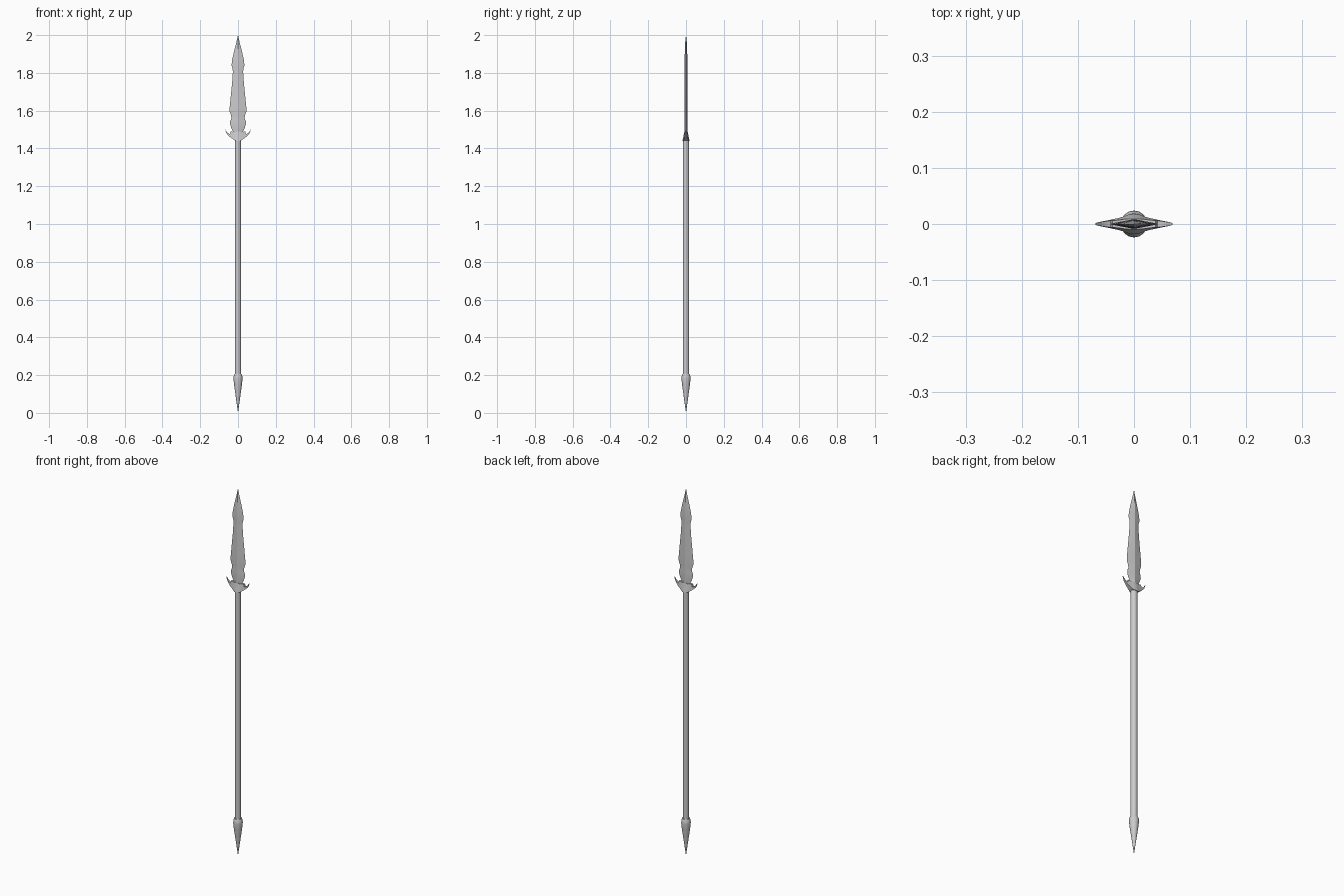
import bpy, math


def loft(name, rings, angle):
    """Skin a list of equal-length vertex rings and cap both ends."""
    n = len(rings[0])
    verts = [p for ring in rings for p in ring]
    faces = [(i * n + j, i * n + (j + 1) % n, (i + 1) * n + (j + 1) % n, (i + 1) * n + j)
             for i in range(len(rings) - 1) for j in range(n)]
    faces += [tuple(reversed(range(n))), tuple(range(len(verts) - n, len(verts)))]
    mesh = bpy.data.meshes.new(name)
    mesh.from_pydata(verts, [], faces)
    obj = bpy.data.objects.new(name, mesh)
    bpy.context.collection.objects.link(obj)
    bpy.context.view_layer.objects.active = obj
    obj.select_set(True)
    # Consistent outward normals
    bpy.ops.object.mode_set(mode='EDIT')
    bpy.ops.mesh.select_all(action='SELECT')
    bpy.ops.mesh.normals_make_consistent(inside=False)
    bpy.ops.object.mode_set(mode='OBJECT')
    bpy.ops.object.shade_smooth_by_angle(angle=math.radians(angle))
    obj.select_set(False)
    return obj


def circle(r, z, n=16):
    return [(r * math.cos(2 * math.pi * i / n), r * math.sin(2 * math.pi * i / n), z)
            for i in range(n)]


# Shaft
loft("shaft", [circle(0.0162, 0.19), circle(0.0162, 1.45)], 40)

# Pointed butt cap
butt = [(0.0002, 0.0), (0.004, 0.03), (0.014, 0.1), (0.021, 0.15), (0.024, 0.18),
        (0.0235, 0.193), (0.019, 0.205), (0.015, 0.205)]
loft("butt_spike", [circle(r, z) for r, z in butt], 40)


# Leaf blade: (height, half width, half thickness), with a raised centre ridge
def blade_ring(z, w, t):
    half = [(w, 0), (0.5 * w, 0.55 * t), (0, t), (-0.5 * w, 0.55 * t), (-w, 0)]
    return [(x, y, z) for x, y in half] + [(x, -y, z) for x, y in reversed(half[1:-1])]


blade = [(1.465, 0.022, 0.0085), (1.49, 0.026, 0.0085), (1.51, 0.036, 0.0085),
         (1.53, 0.042, 0.0085), (1.545, 0.041, 0.0085), (1.56, 0.035, 0.0085),
         (1.575, 0.037, 0.0085), (1.595, 0.044, 0.0085), (1.62, 0.044, 0.0085),
         (1.68, 0.038, 0.008), (1.75, 0.031, 0.008), (1.80, 0.0275, 0.0075),
         (1.82, 0.028, 0.0075), (1.84, 0.034, 0.0075), (1.87, 0.031, 0.007),
         (1.91, 0.022, 0.0065), (1.96, 0.009, 0.0045), (2.0, 0.0002, 0.0002)]
loft("blade", [blade_ring(*s) for s in blade], 8)

# Winged guard: (x, bottom z, top z, bottom half depth, top half depth)
wing = [(0.0, 1.44, 1.489, 0.0185, 0.009), (0.011, 1.44, 1.488, 0.0165, 0.009),
        (0.018, 1.443, 1.486, 0.0135, 0.0085), (0.028, 1.450, 1.488, 0.0105, 0.007),
        (0.038, 1.457, 1.490, 0.0085, 0.006), (0.042, 1.460, 1.476, 0.0075, 0.006),
        (0.050, 1.467, 1.479, 0.006, 0.005), (0.060, 1.479, 1.488, 0.004, 0.0035),
        (0.069, 1.500, 1.5015, 0.0018, 0.0018)]
stations = [(-x, *rest) for x, *rest in reversed(wing[1:])] + wing
loft("guard", [[(x, -b, lo), (x, b, lo), (x, t, hi), (x, -t, hi)]
               for x, lo, hi, b, t in stations], 25)
